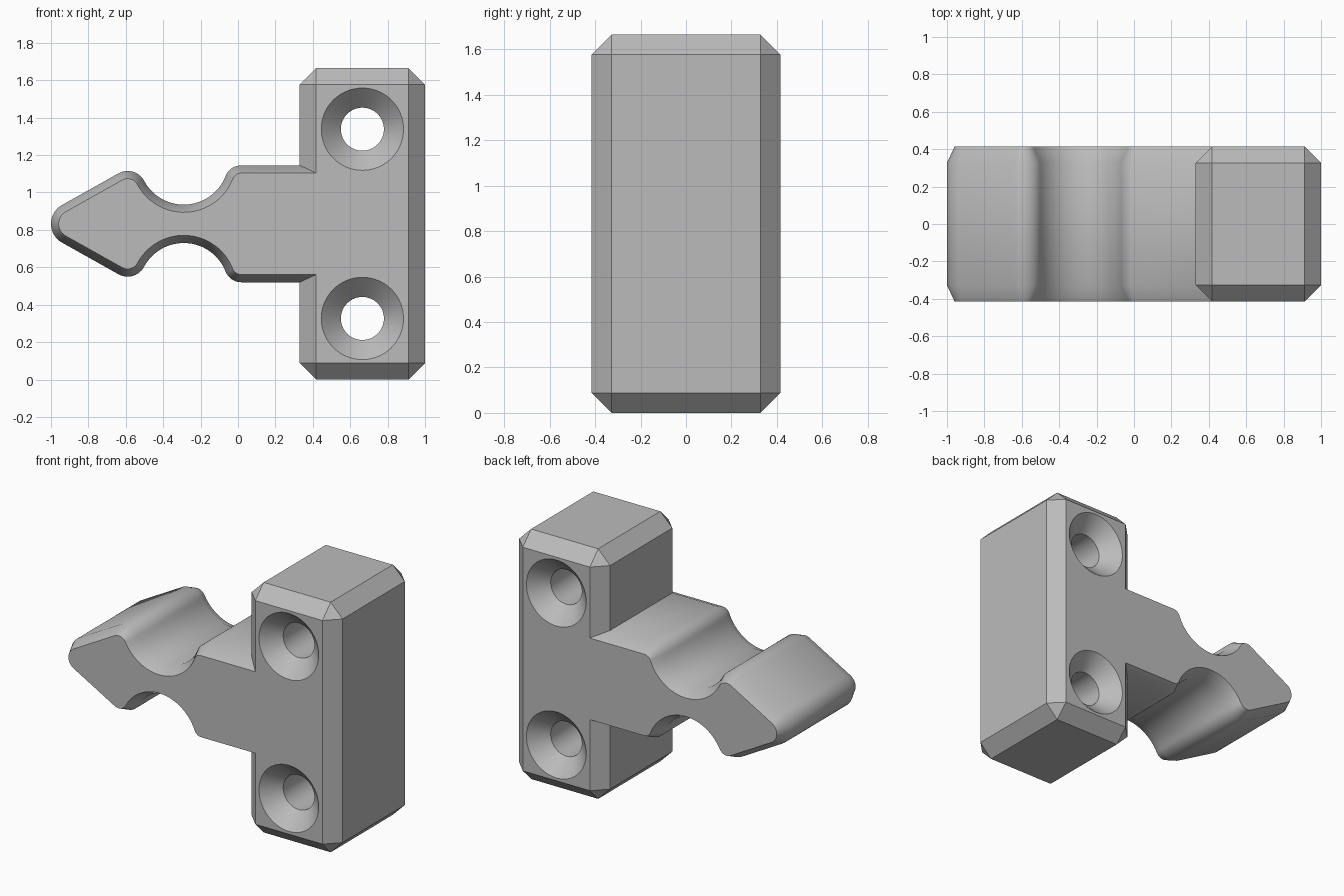
import bpy, bmesh
from math import sin, cos, radians, sqrt, atan2, pi

cube = bpy.data.objects.get("Cube")
if cube:
    bpy.data.objects.remove(cube, do_unlink=True)

HALF_Y, MID_Z, CHAMFER = 0.415, 0.8325, 0.088

grey = bpy.data.materials.new("plain grey")
grey.use_nodes = True
colour = (0.5, 0.5, 0.5, 1)
grey.diffuse_color = colour
grey.node_tree.nodes["Principled BSDF"].inputs["Base Color"].default_value = colour


def make_object(name, bm):
    bmesh.ops.recalc_face_normals(bm, faces=bm.faces[:])
    mesh = bpy.data.meshes.new(name)
    bm.to_mesh(mesh)
    bm.free()
    mesh.materials.append(grey)
    ob = bpy.data.objects.new(name, mesh)
    bpy.context.collection.objects.link(ob)
    return ob


def loft(name, rings):
    """Skin matching closed rings and cap both ends."""
    bm = bmesh.new()
    rows = [[bm.verts.new(p) for p in ring] for ring in rings]
    n = len(rows[0])
    for a, b in zip(rows, rows[1:]):
        for i in range(n):
            j = (i + 1) % n
            bm.faces.new((a[i], a[j], b[j], b[i]))
    bm.faces.new(rows[0])
    bm.faces.new(rows[-1])
    return make_object(name, bm)


def arc(cx, cz, r, start, end, steps):
    return [(cx + r * cos(start + (end - start) * i / steps),
             cz + r * sin(start + (end - start) * i / steps)) for i in range(steps + 1)]


def tongue_outline(inset):
    """Upper half, tip to root, from tangent arcs; mirrored for the lower half."""
    gx, gz, gr = -0.29, 0.3425, 0.24      # groove, relative to the middle height
    bx, br = -0.59, 0.10                  # barb crest
    bz = gz - sqrt((gr + br) ** 2 - (gx - bx) ** 2)
    sr = 0.09                             # shoulder
    sz = 0.3125 - sr
    sx = gx + sqrt((gr + sr) ** 2 - (gz - sz) ** 2)
    to_barb = atan2(bz - gz, bx - gx)
    to_shoulder = atan2(sz - gz, sx - gx)
    slope = radians(120)
    tip = 0.115
    top = arc(-1 + tip, 0, tip - inset, pi, slope, 8)
    top += arc(bx, bz, br - inset, slope, to_barb + pi, 12)
    top += arc(gx, gz, gr + inset, to_barb, to_shoulder, 24)[1:-1]
    top += arc(sx, sz, sr - inset, to_shoulder + pi, pi / 2, 10)
    top.append((0.5, 0.3125 - inset))
    return top + [(x, -z) for x, z in reversed(top[1:])]


# Mounting block with chamfered edges
bm = bmesh.new()
bmesh.ops.create_cube(bm, size=1)
for v in bm.verts:
    v.co = (0.665 + v.co.x * 0.67, v.co.y * 2 * HALF_Y, MID_Z + v.co.z * 2 * MID_Z)
bmesh.ops.bevel(bm, geom=bm.edges[:], offset=CHAMFER, segments=1,
                affect='EDGES', profile=0.5)
body = make_object("latch_body", bm)

# Grooved tongue with chamfered front and back rims
sections = [(-HALF_Y, 0.041), (CHAMFER - HALF_Y, 0), (HALF_Y - CHAMFER, 0), (HALF_Y, 0.041)]
tongue = loft("tongue", [[(x, y, MID_Z + z) for x, z in tongue_outline(d)]
                         for y, d in sections])

# Screw holes, countersunk at both ends
hole_profile = [(-0.515, 0.32), (-HALF_Y, 0.22), (-0.31, 0.115),
                (0.31, 0.115), (HALF_Y, 0.22), (0.515, 0.32)]
holes = [loft("screw_hole_cutter", [[(0.665 + x, y, z) for x, z in
                                     arc(0, MID_Z + side * 0.506, r, 0, 2 * pi, 64)[:-1]]
                                    for y, r in hole_profile])
         for side in (-1, 1)]

# Join the tongue and cut the holes
bpy.ops.object.select_all(action='DESELECT')
bpy.context.view_layer.objects.active = body
body.select_set(True)
for tool, operation in [(tongue, 'UNION')] + [(h, 'DIFFERENCE') for h in holes]:
    tool.hide_render = True
    mod = body.modifiers.new(tool.name, 'BOOLEAN')
    mod.operation = operation
    mod.solver = 'EXACT'
    mod.object = tool
    bpy.ops.object.modifier_apply(modifier=mod.name)
    bpy.data.objects.remove(tool, do_unlink=True)

bpy.ops.object.shade_smooth_by_angle(angle=radians(30))
